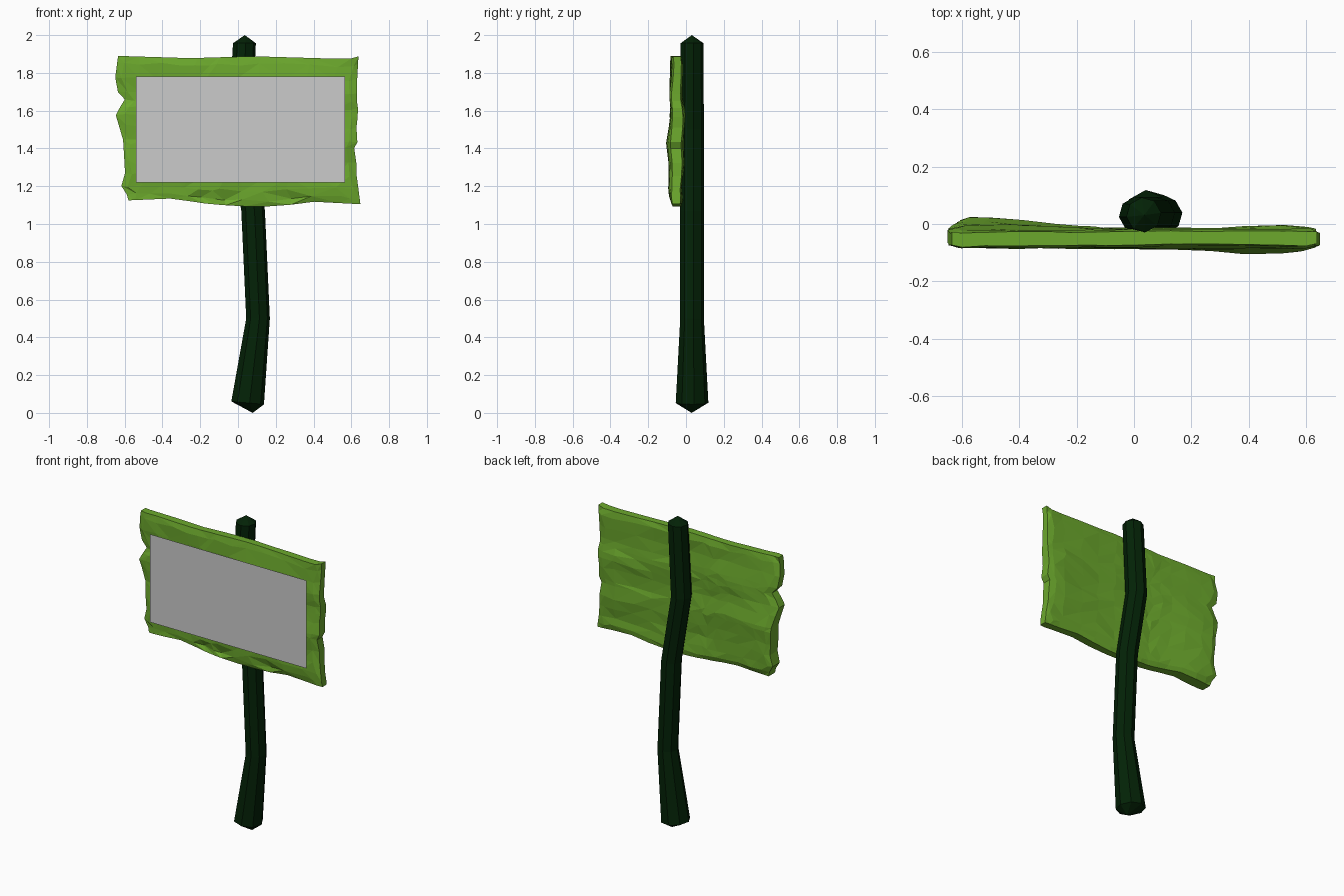
import bpy, bmesh, math, random

if "Cube" in bpy.data.objects:
    bpy.data.objects.remove(bpy.data.objects["Cube"])

random.seed(4)


def material(name, rgb):
    m = bpy.data.materials.new(name)
    m.diffuse_color = (*rgb, 1)
    m.use_nodes = True
    m.node_tree.nodes["Principled BSDF"].inputs["Base Color"].default_value = m.diffuse_color
    return m


def make(name, bm, mat):
    bmesh.ops.recalc_face_normals(bm, faces=bm.faces)
    me = bpy.data.meshes.new(name)
    bm.to_mesh(me)
    bm.free()
    me.materials.append(mat)
    ob = bpy.data.objects.new(name, me)
    bpy.context.collection.objects.link(ob)
    return ob


def interp(table, t):
    """Piecewise linear lookup in a list of (key, value)."""
    if t <= table[0][0]:
        return table[0][1]
    for (a, p), (b, q) in zip(table, table[1:]):
        if t <= b:
            return p + (q - p) * (t - a) / (b - a)
    return table[-1][1]


def bump(x, z, cx, cz, sx, sz):
    return math.exp(-((x - cx) / sx) ** 2 - ((z - cz) / sz) ** 2)


board_green = material("leaf green", (0.15, 0.395, 0.026))
post_green = material("dark green", (0.001, 0.016, 0.002))
panel_grey = material("light grey", (0.6, 0.6, 0.6))

# Crooked post: eight-sided rings (x, z, radius, tilt) with pointed ends
SIDES = 8
rings = [(0.051, 0.053, 0.087, -0.09), (0.106, 0.5, 0.063, 0.0), (0.08, 1.07, 0.063, 0.0),
         (0.01, 1.5, 0.063, 0.0), (0.034, 1.957, 0.061, 0.0)]
bm = bmesh.new()
loops = []
for x, z, r, tilt in rings:
    loop = []
    for i in range(SIDES):
        a = math.tau * (i + 0.15) / SIDES
        dx, dy = r * math.cos(a), r * math.sin(a)
        loop.append(bm.verts.new((x + dx, 0.032 + dy, z + tilt * dx)))
    loops.append(loop)
for lo, hi in zip(loops, loops[1:]):
    for i in range(SIDES):
        j = (i + 1) % SIDES
        bm.faces.new((lo[i], lo[j], hi[j], hi[i]))
for loop, tip in ((loops[0], (0.078, 0.03, 0.0)), (loops[-1], (0.036, 0.031, 2.0))):
    t = bm.verts.new(tip)
    for i in range(SIDES):
        bm.faces.new((loop[i], loop[(i + 1) % SIDES], t))
make("post", bm, post_green)

# Rough board: outline tables for the four ragged edges
left = [(1.12, -0.58), (1.14, -0.595), (1.18, -0.618), (1.25, -0.598), (1.43, -0.608),
        (1.57, -0.648), (1.655, -0.598), (1.69, -0.635), (1.77, -0.65), (1.89, -0.635)]
right = [(1.1, 0.648), (1.3, 0.622), (1.35, 0.632), (1.4, 0.615), (1.43, 0.632),
         (1.5, 0.626), (1.6, 0.637), (1.66, 0.628), (1.8, 0.632), (1.89, 0.638)]
top = [(-0.64, 1.89), (-0.25, 1.878), (0.08, 1.888), (0.59, 1.873), (0.637, 1.888)]
bottom = [(-0.58, 1.125), (-0.35, 1.135), (-0.17, 1.108), (-0.08, 1.1), (0.1, 1.09),
          (0.25, 1.098), (0.4, 1.118), (0.645, 1.105)]
us = [0, 0.03, 0.09, 0.18, 0.27, 0.33, 0.38, 0.42, 0.5, 0.6, 0.7, 0.8, 0.91, 0.97, 1]
vs = [0, 0.04, 0.1, 0.19, 0.28, 0.38, 0.42, 0.52, 0.59, 0.65, 0.7, 0.75, 0.85, 0.95, 1]
NU, NV = len(us), len(vs)

bm = bmesh.new()
front, back = {}, {}
for j, v in enumerate(vs):
    z0 = 1.1 + 0.79 * v
    for i, u in enumerate(us):
        x = interp(left, z0) * (1 - u) + interp(right, z0) * u
        z = interp(bottom, x) * (1 - v) + interp(top, x) * v
        side = i in (0, NU - 1)
        rim = side or j in (0, NV - 1)
        # shift inner points to break up the grid
        if not rim:
            x += random.uniform(-0.015, 0.015)
            z += random.uniform(-0.008, 0.008)
        wave = 0.005 * math.sin(24 * z + 3 * x)
        yf = -0.08 + wave + random.uniform(-0.003, 0.003) - 0.02 * bump(x, z, 0.4, 1.38, 0.25, 0.2)
        yb = (-0.02 + wave + random.uniform(-0.003, 0.003)
              + 0.042 * bump(x, z, -0.52, 1.35, 0.25, 0.3) + 0.012 * bump(x, z, 0.5, 1.5, 0.15, 0.2))
        # ragged edges are a little thinner than the middle
        if side:
            yf, yb = yf + 0.01, yb - 0.008
        elif rim:
            yf, yb = yf + 0.004, yb - 0.01
        # chipped notches along the lower edge
        if j == 1 and i in (5, 7, 10):
            yf += 0.015
        front[i, j] = bm.verts.new((x, yf, z))
        back[i, j] = bm.verts.new((x, yb, z))

for g in (front, back):
    for i in range(NU - 1):
        for j in range(NV - 1):
            a, b, c, d = g[i, j], g[i + 1, j], g[i + 1, j + 1], g[i, j + 1]
            tris = ((a, b, c), (a, c, d)) if random.random() < 0.5 else ((a, b, d), (b, c, d))
            for t in tris:
                bm.faces.new(t)
# walls joining front and back
border = ([(i, 0) for i in range(NU - 1)] + [(NU - 1, j) for j in range(NV - 1)]
          + [(i, NV - 1) for i in range(NU - 1, 0, -1)] + [(0, j) for j in range(NV - 1, 0, -1)])
for p, q in zip(border, border[1:] + border[:1]):
    bm.faces.new((front[p], front[q], back[q], back[p]))
make("board", bm, board_green)

# Flat writing panel floating just in front of the board
bm = bmesh.new()
bm.faces.new([bm.verts.new((x, -0.119, z)) for x, z in
              ((-0.54, 1.22), (0.567, 1.22), (0.567, 1.782), (-0.54, 1.782))])
panel = make("panel", bm, panel_grey)
if panel.data.polygons[0].normal.y > 0:
    panel.data.flip_normals()
